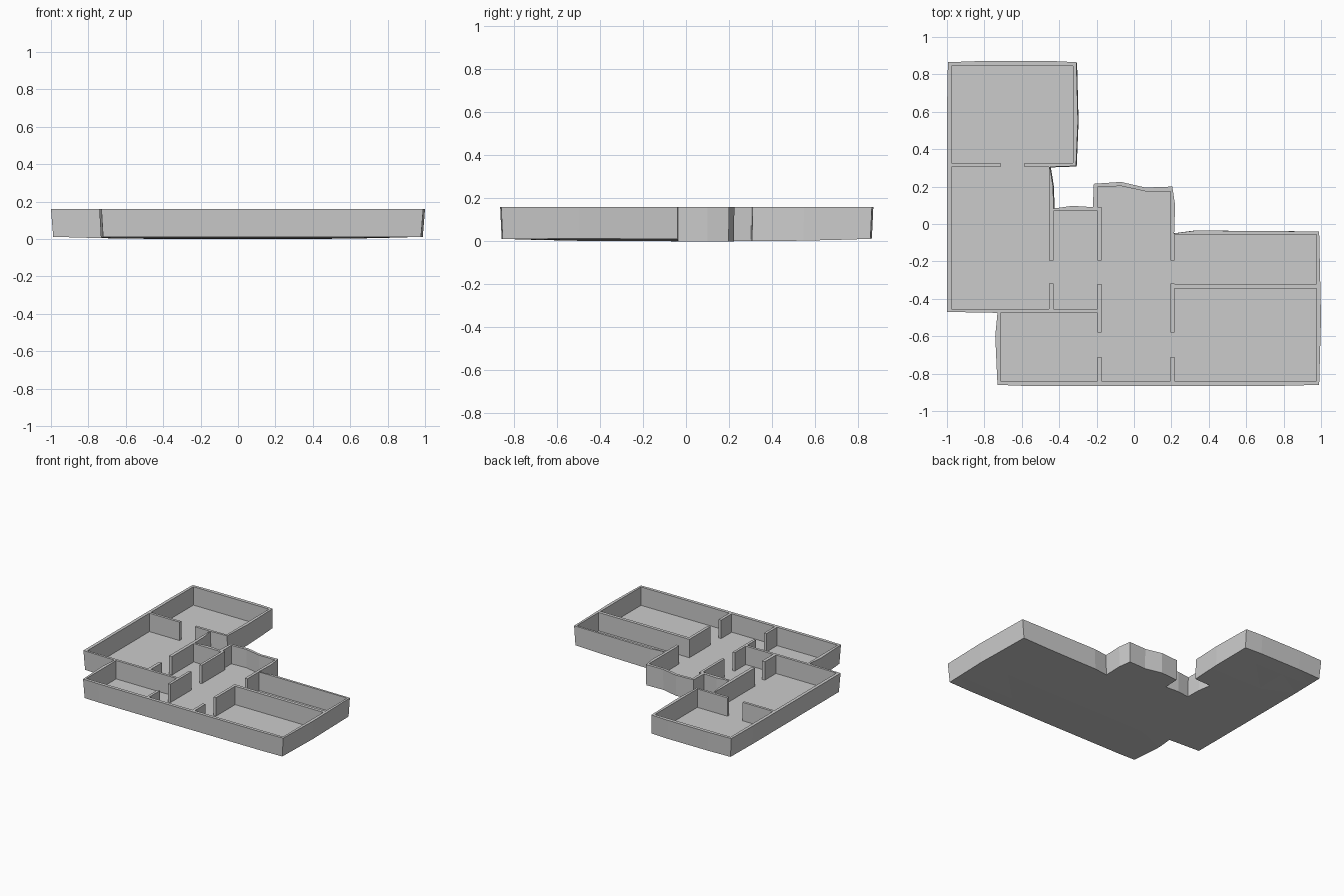
import bpy, bmesh

if "Cube" in bpy.data.objects:
    bpy.data.objects.remove(bpy.data.objects["Cube"])

HEIGHT, FLOOR = 0.16, 0.017


def mesh_object(name, bm):
    bmesh.ops.recalc_face_normals(bm, faces=bm.faces)
    mesh = bpy.data.meshes.new(name)
    bm.to_mesh(mesh)
    bm.free()
    ob = bpy.data.objects.new(name, mesh)
    bpy.context.collection.objects.link(ob)
    return ob


def add_prism(bm, points, z0, z1):
    base = [bm.verts.new((x, y, z0)) for x, y in points]
    face = bm.faces.new(base)
    ext = bmesh.ops.extrude_face_region(bm, geom=[face])
    for v in ext["geom"]:
        if isinstance(v, bmesh.types.BMVert):
            v.co.z = z1


def rect(x0, x1, y0, y1):
    return [(x0, y0), (x1, y0), (x1, y1), (x0, y1)]


# Outer footprint, with its slightly uneven walls
outline = [(-1, -.47), (-.73, -.475), (-.742, -.6), (-.73, -.86), (-.6, -.865),
           (.8, -.865), (.99, -.86), (1, -.5), (.99, -.04), (.33, -.035),
           (.215, -.05), (.22, .1), (.205, .2), (.06, .195), (-.07, .225),
           (-.215, .215), (-.22, .09), (-.33, .097), (-.43, .083),
           (-.433, .2), (-.45, .305), (-.31, .31), (-.3, .55), (-.308, .865),
           (-.45, .872), (-.8, .872), (-.995, .865), (-1, .6)]

bm = bmesh.new()
add_prism(bm, outline, 0, HEIGHT)

# Slice the solid so that the underside can bow gently upward at its edges
for axis in (0, 1):
    for t in (-.75, -.5, 0, .5, .75):
        n = [0, 0, 0]
        n[axis] = 1
        co = [0, 0, 0]
        co[axis] = t
        bmesh.ops.bisect_plane(bm, geom=bm.verts[:] + bm.edges[:] + bm.faces[:],
                               plane_co=co, plane_no=n)
for v in bm.verts:
    if v.co.z < .01:
        v.co.z = .012 * max(abs(v.co.x), abs(v.co.y) / .87) ** 3
        v.co.x *= .988
        v.co.y *= .992
bmesh.ops.triangulate(bm, faces=bm.faces[:])
plan = mesh_object("floor_and_walls", bm)

# Rooms and doorways to hollow out
rooms = [rect(-.975, -.325, .325, .845),      # rear bedroom
         rect(-.975, -.455, -.455, .305),     # left room
         rect(-.43, -.195, -.455, .07),       # side passage
         rect(-.715, -.195, -.84, -.475),     # front left room
         [(-.175, -.84), (.195, -.84), (.195, .175), (.06, .175),
          (-.07, .203), (-.195, .197), (-.195, .09), (-.175, .09)],  # hall
         rect(.217, .975, -.32, -.055),       # right room
         rect(.217, .975, -.84, -.345)]       # front right room
doors = [rect(-.715, -.585, .295, .335),
         rect(-.465, -.42, -.319, -.195),
         rect(-.205, -.165, -.32, -.195), rect(-.205, -.165, -.71, -.58),
         rect(.185, .227, -.319, -.195), rect(.185, .227, -.71, -.58)]

for group, level in ((rooms, FLOOR), (doors, FLOOR)):
    bm = bmesh.new()
    for pts in group:
        add_prism(bm, pts, level, HEIGHT + .1)
    cutter = mesh_object("room_cutter", bm)
    cutter.hide_render = True
    mod = plan.modifiers.new("hollow", "BOOLEAN")
    mod.operation = "DIFFERENCE"
    mod.solver = "EXACT"
    mod.object = cutter
    bpy.context.view_layer.objects.active = plan
    bpy.ops.object.modifier_apply(modifier=mod.name)
    bpy.data.objects.remove(cutter)
